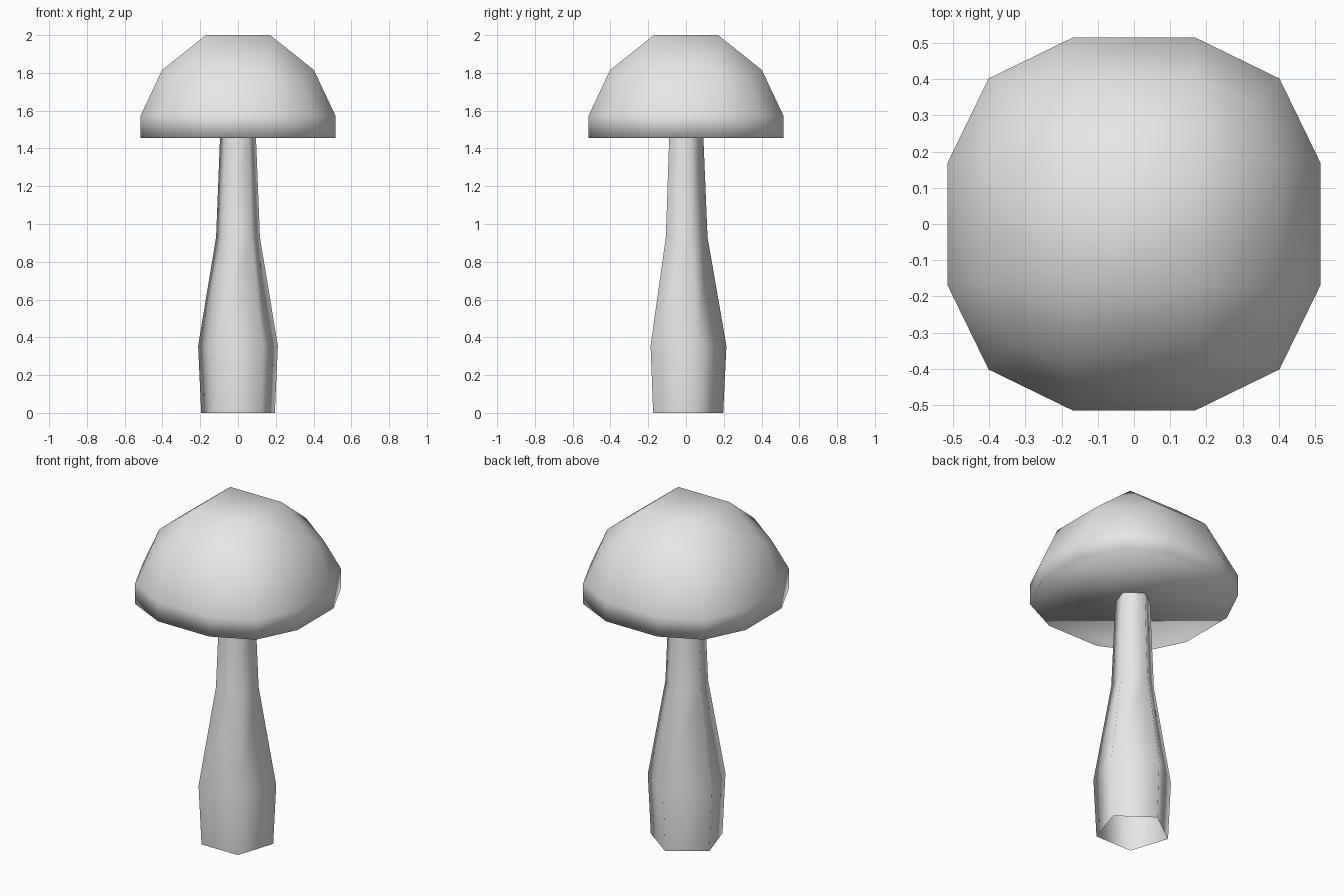
import bpy, bmesh, math

cube = bpy.data.objects.get("Cube")
if cube:
    bpy.data.objects.remove(cube, do_unlink=True)

grey = bpy.data.materials.new("plain_grey")
grey.use_nodes = True
color = (0.8, 0.8, 0.8, 1)
grey.diffuse_color = color
grey.node_tree.nodes["Principled BSDF"].inputs["Base Color"].default_value = color


def finish(bm, name):
    """Turn a bmesh into a smooth grey object."""
    bmesh.ops.recalc_face_normals(bm, faces=bm.faces)
    for f in bm.faces:
        f.smooth = True
    mesh = bpy.data.meshes.new(name)
    bm.to_mesh(mesh)
    bm.free()
    mesh.materials.append(grey)
    obj = bpy.data.objects.new(name, mesh)
    bpy.context.collection.objects.link(obj)
    return obj


# Cap: a rounded cube with three faces per side, cut off flat below
bm = bmesh.new()
bmesh.ops.create_cube(bm, size=2)
bmesh.ops.subdivide_edges(bm, edges=bm.edges, cuts=2, use_grid_fill=True)
base = [v for v in bm.verts if v.co.z < -0.9]
bmesh.ops.delete(bm, geom=base, context='VERTS')
OUTER = {1: 0.515, 2: 0.402, 3: 0.335}   # reach by number of outer coordinates
TOP_Z = {1: 2.0, 2: 1.815, 3: 1.75}
for v in bm.verts:
    outer = [abs(c) > 0.9 for c in v.co]
    n = sum(outer)
    if outer[2]:
        z = TOP_Z[n]
    else:
        z = 1.575 if v.co.z > 0 else 1.455
    for i in range(2):
        v.co[i] = math.copysign(OUTER[n] if outer[i] else 0.17, v.co[i])
    v.co.z = z
rim = [e for e in bm.edges if e.is_boundary]
bmesh.ops.contextual_create(bm, geom=rim)
finish(bm, "mushroom_cap")

# Stem: five-sided tube, swollen near the foot and open at its ends
SIDES = 5
PROFILE = [(0.205, 0), (0.222, 0.355), (0.122, 0.93), (0.1, 1.46)]
bm = bmesh.new()
rings = []
for r, z in PROFILE:
    angles = [math.pi / 2 + math.tau * k / SIDES for k in range(SIDES)]
    rings.append([bm.verts.new((r * math.cos(a), r * math.sin(a) - 0.008, z))
                  for a in angles])
for low, high in zip(rings, rings[1:]):
    for k in range(SIDES):
        j = (k + 1) % SIDES
        bm.faces.new((low[k], low[j], high[j], high[k]))
finish(bm, "mushroom_stem")
